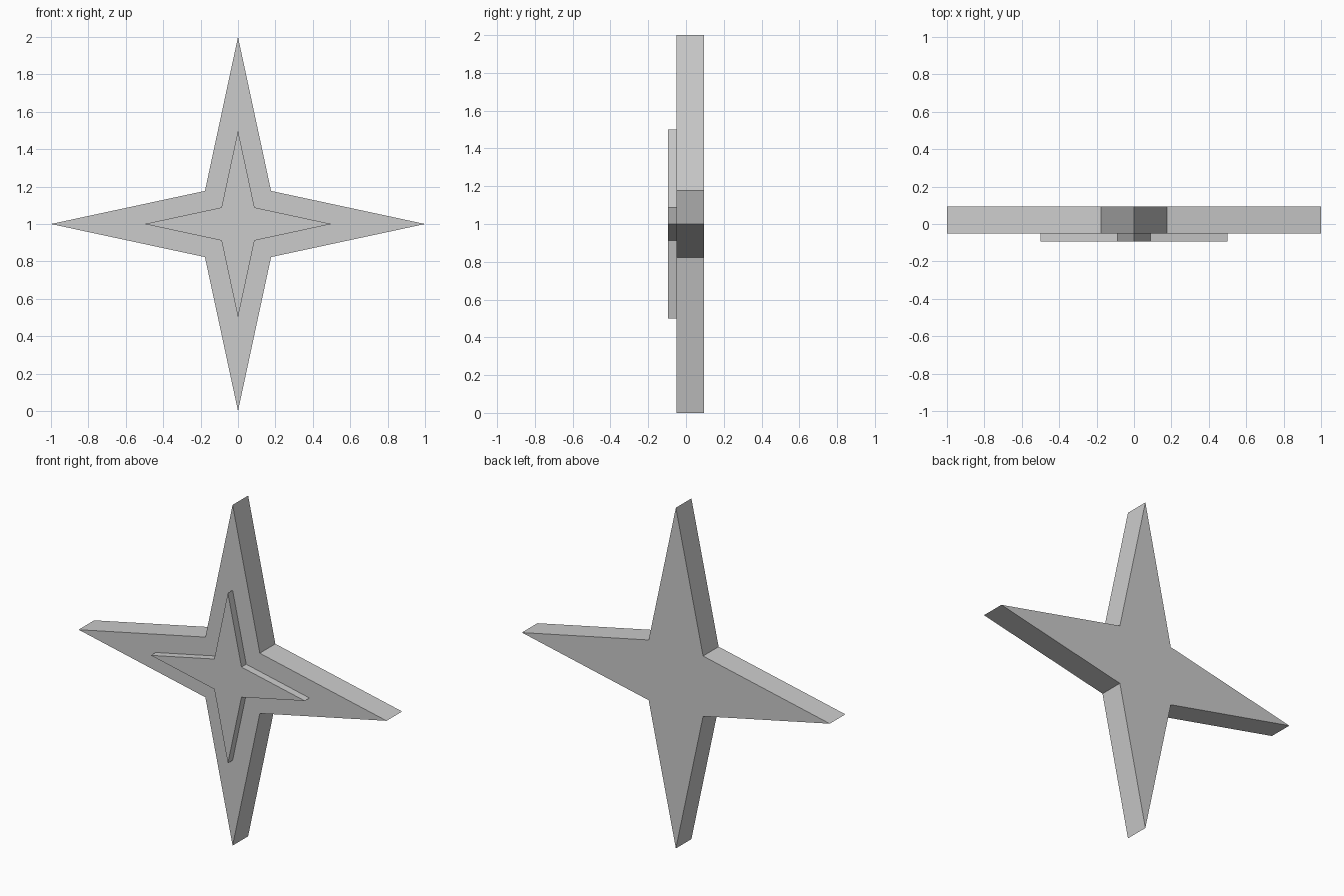
import bpy
import bmesh
from math import sin, cos, pi

cube = bpy.data.objects.get("Cube")
if cube:
    bpy.data.objects.remove(cube, do_unlink=True)

grey = bpy.data.materials.new("plain_grey")
grey.use_nodes = True
colour = (0.6, 0.6, 0.6, 1)
grey.diffuse_color = colour
grey.node_tree.nodes["Principled BSDF"].inputs["Base Color"].default_value = colour


def star_plate(name, tip, notch, front, back, points=4):
    """Upright star outline extruded from its front to its back."""
    bm = bmesh.new()
    outline = []
    for i in range(points * 2):
        radius = notch if i % 2 else tip
        angle = pi * i / points
        outline.append(bm.verts.new((radius * cos(angle), front, 1 + radius * sin(angle))))
    face = bm.faces.new(outline)
    result = bmesh.ops.extrude_face_region(bm, geom=[face], use_keep_orig=True)
    moved = [g for g in result["geom"] if isinstance(g, bmesh.types.BMVert)]
    bmesh.ops.translate(bm, verts=moved, vec=(0, back - front, 0))
    bmesh.ops.recalc_face_normals(bm, faces=bm.faces)
    mesh = bpy.data.meshes.new(name)
    bm.to_mesh(mesh)
    bm.free()
    mesh.materials.append(grey)
    obj = bpy.data.objects.new(name, mesh)
    bpy.context.collection.objects.link(obj)
    return obj


# Thick star body
star_plate("star_body", tip=1.0, notch=0.25, front=-0.05, back=0.094)

# Half-size raised star on the front
star_plate("raised_front_star", tip=0.5, notch=0.125, front=-0.094, back=-0.05)
